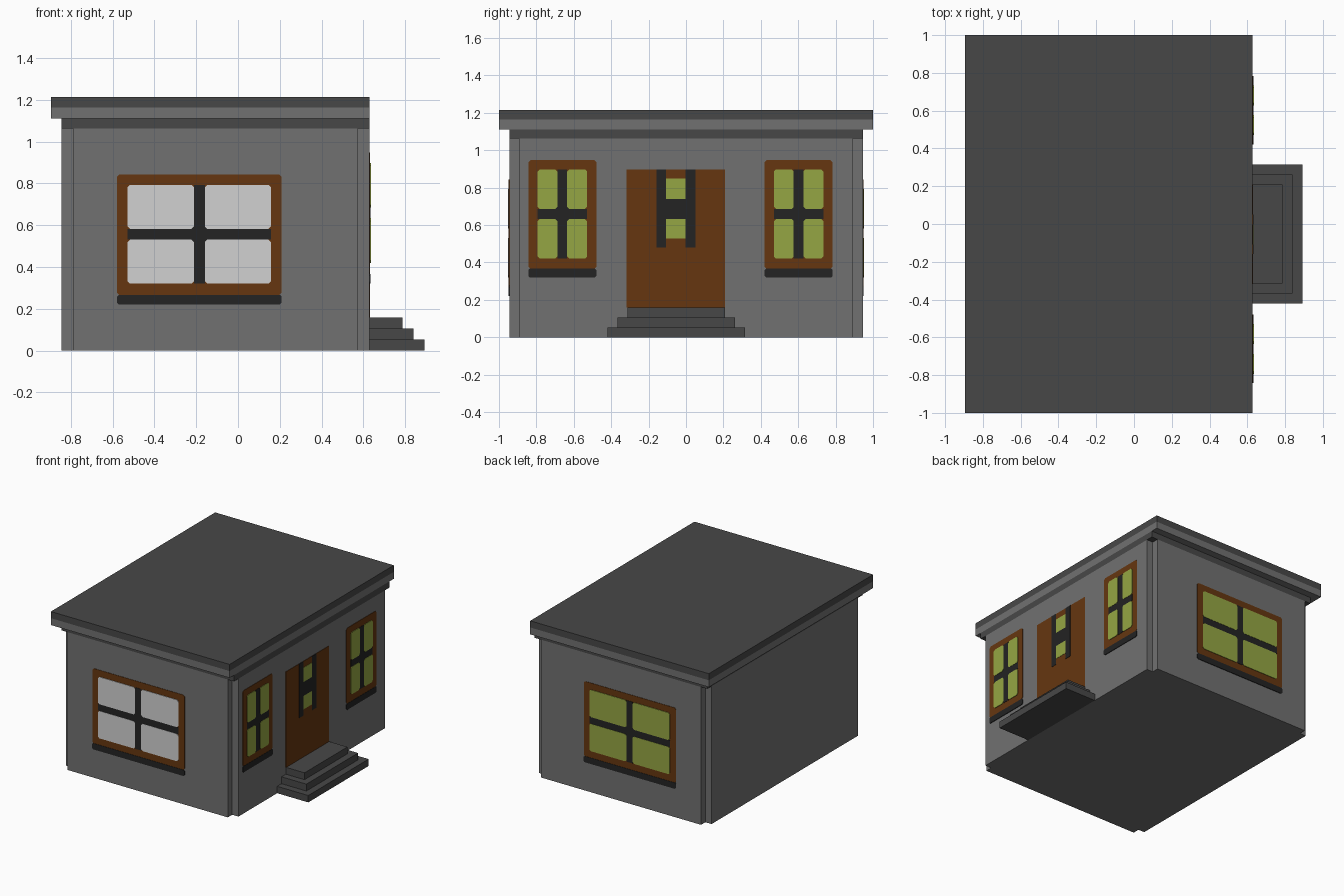
import bpy, bmesh
from mathutils import Vector

if "Cube" in bpy.data.objects:
    bpy.data.objects.remove(bpy.data.objects["Cube"])


def material(name, r, g, b):
    m = bpy.data.materials.new(name)
    m.diffuse_color = (r, g, b, 1)
    m.use_nodes = True
    m.node_tree.nodes["Principled BSDF"].inputs["Base Color"].default_value = m.diffuse_color
    return m


WALL = material("wall grey", 0.165, 0.165, 0.165)
DARK = material("dark grey", 0.064, 0.064, 0.064)
WOOD = material("brown wood", 0.132, 0.037, 0.005)
BLACK = material("black trim", 0.017, 0.017, 0.017)
GREEN = material("green glass", 0.30, 0.38, 0.056)
PALE = material("pale glass", 0.64, 0.64, 0.64)


def prism(name, points, offset, mat):
    """Extrude a closed flat outline along an offset vector."""
    bm = bmesh.new()
    face = bm.faces.new([bm.verts.new(p) for p in points])
    out = bmesh.ops.extrude_face_region(bm, geom=[face], use_keep_orig=True)
    verts = [v for v in out["geom"] if isinstance(v, bmesh.types.BMVert)]
    bmesh.ops.translate(bm, verts=verts, vec=Vector(offset))
    bmesh.ops.recalc_face_normals(bm, faces=bm.faces[:])
    mesh = bpy.data.meshes.new(name)
    bm.to_mesh(mesh)
    bm.free()
    mesh.materials.append(mat)
    obj = bpy.data.objects.new(name, mesh)
    bpy.context.collection.objects.link(obj)
    return obj


def box(name, x0, x1, y0, y1, z0, z1, mat):
    pts = [(x0, y0, z0), (x1, y0, z0), (x1, y1, z0), (x0, y1, z0)]
    return prism(name, pts, (0, 0, z1 - z0), mat)


X0, X1, Y = -0.843, 0.628, 0.945      # outer wall planes
N = 0.053                             # corner notch

# each side maps (u, z) on a wall to a 3D point, plus its outward normal
SIDES = {
    "front": (lambda u, z: (u, -Y, z), Vector((0, -1, 0))),
    "back": (lambda u, z: (u, Y, z), Vector((0, 1, 0))),
    "right": (lambda u, z: (X1, u, z), Vector((1, 0, 0))),
}


def plate(name, side, u0, u1, z0, z1, thick, mat, c=0.0):
    """Thin wall plate with optionally clipped corners."""
    place, normal = SIDES[side]
    if c:
        uv = [(u0 + c, z0), (u1 - c, z0), (u1, z0 + c), (u1, z1 - c),
              (u1 - c, z1), (u0 + c, z1), (u0, z1 - c), (u0, z0 + c)]
    else:
        uv = [(u0, z0), (u1, z0), (u1, z1), (u0, z1)]
    prism(name, [place(u, z) for u, z in uv], normal * thick, mat)


def window(name, side, u0, u1, z0, z1, glass):
    f, b, c = 0.05, 0.026, 0.012      # frame width, half bar, corner clip
    g0, g1, h0, h1 = u0 + f, u1 - f, z0 + 2 * f, z1 - f
    um, zm = (g0 + g1) / 2, (h0 + h1) / 2
    plate(name + "_frame", side, u0, u1, z0 + 0.045, z1, 0.003, WOOD, c)
    plate(name + "_sill", side, u0, u1, z0, z0 + 0.047, 0.005, BLACK, 0.008)
    plate(name + "_upright_bar", side, um - b, um + b, h0, h1, 0.005, BLACK)
    plate(name + "_cross_bar", side, g0, g1, zm - b, zm + b, 0.005, BLACK)
    plate(name + "_bar_centre", side, um - b - c, um + b + c,
          zm - b - c, zm + b + c, 0.005, BLACK)
    for i, (a0, a1) in enumerate(((g0, um - b), (um + b, g1))):
        for j, (c0, c1) in enumerate(((h0, zm - b), (zm + b, h1))):
            plate(f"{name}_pane_{i}{j}", side, a0, a1, c0, c1, 0.007, glass, c)


# walls: one prism with a notch at every corner
outline = [(X0 + N, -Y), (X1 - N, -Y), (X1 - N, -Y + N), (X1, -Y + N),
           (X1, Y - N), (X1 - N, Y - N), (X1 - N, Y), (X0 + N, Y),
           (X0 + N, Y - N), (X0, Y - N), (X0, -Y + N), (X0 + N, -Y + N)]
prism("walls", [(x, y, 0) for x, y in outline], (0, 0, 1.062), WALL)

# cornice and two-layer flat roof
box("cornice", X0, X1, -Y, Y, 1.062, 1.11, DARK)
box("roof_lower_slab", -0.895, X1, -1, 1, 1.11, 1.163, WALL)
box("roof_upper_slab", -0.895, X1, -1, 1, 1.163, 1.214, DARK)

# entrance steps
for i in range(3):
    s = 0.053 * i
    box(f"step_{i + 1}", X1, 0.893 - s, -0.42 + s, 0.315 - s, s, s + 0.053, DARK)

# windows
window("front_window", "front", -0.578, 0.208, 0.22, 0.843, PALE)
window("back_window", "back", -0.578, 0.208, 0.22, 0.843, GREEN)
window("right_window_1", "right", -0.843, -0.479, 0.32, 0.948, GREEN)
window("right_window_2", "right", 0.42, 0.784, 0.32, 0.948, GREEN)

# door with a small barred window
plate("door", "right", -0.317, 0.208, 0.159, 0.896, 0.003, WOOD)
plate("door_bar_1", "right", -0.158, -0.108, 0.48, 0.896, 0.005, BLACK)
plate("door_bar_2", "right", -0.003, 0.05, 0.48, 0.896, 0.005, BLACK)
plate("door_bar_middle", "right", -0.108, -0.003, 0.631, 0.738, 0.005, BLACK)
plate("door_pane_upper", "right", -0.108, -0.003, 0.738, 0.848, 0.005, GREEN)
plate("door_pane_lower", "right", -0.108, -0.003, 0.527, 0.631, 0.005, GREEN)
